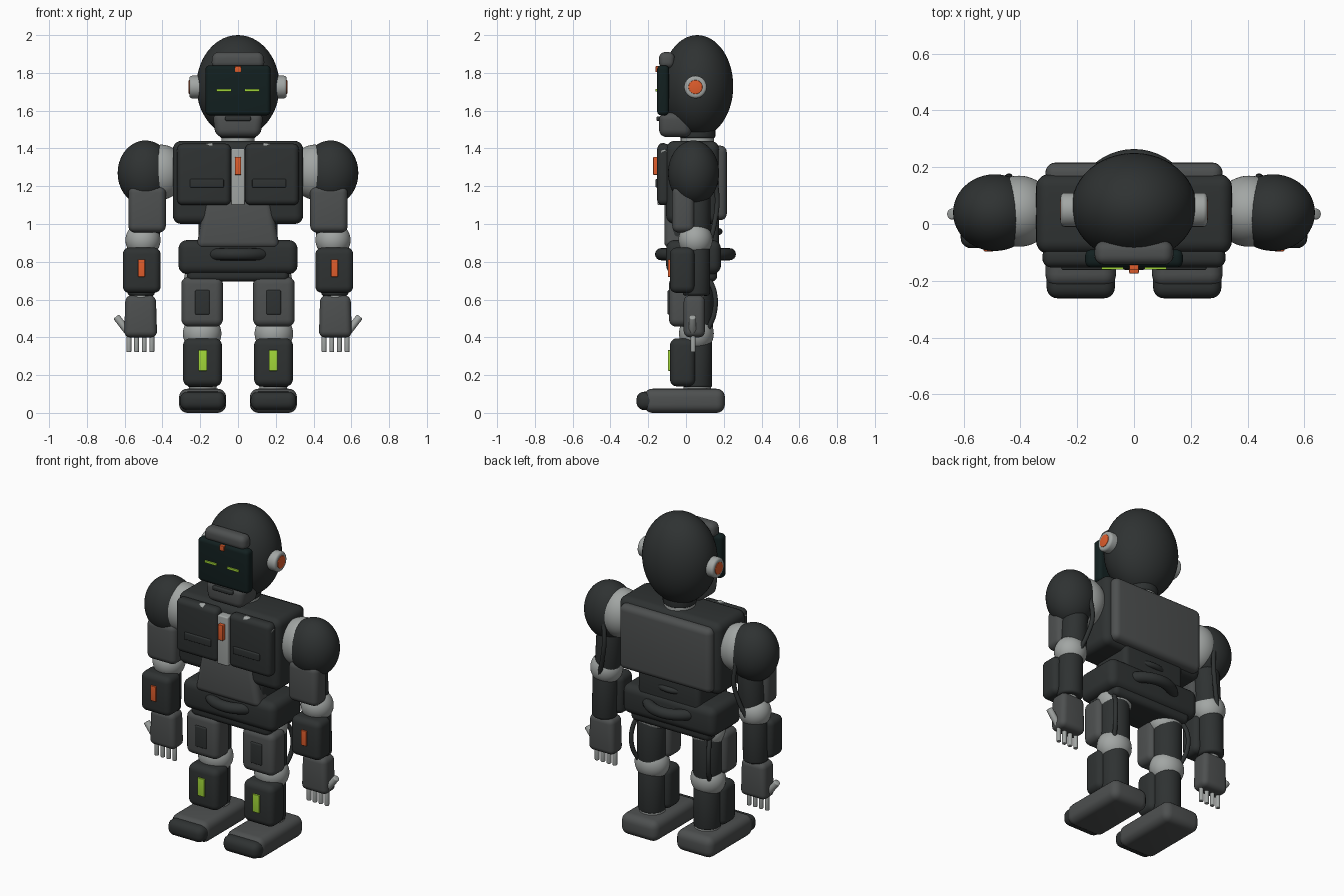
import bpy, bmesh, math
from mathutils import Vector, Matrix

if "Cube" in bpy.data.objects:
    bpy.data.objects.remove(bpy.data.objects["Cube"])

COL = {
    'dark': (0.028, 0.032, 0.032, 1), 'grey': (0.075, 0.08, 0.08, 1),
    'light': (0.36, 0.38, 0.37, 1), 'glass': (0.006, 0.014, 0.014, 1),
    'orange': (0.75, 0.11, 0.025, 1), 'green': (0.36, 0.68, 0.04, 1),
}
MATS = {}
for key, c in COL.items():
    MATS[key] = bpy.data.materials.new(key)
    MATS[key].diffuse_color = c


def finish(name, bm, mat):
    bmesh.ops.recalc_face_normals(bm, faces=bm.faces)
    me = bpy.data.meshes.new(name)
    bm.to_mesh(me)
    bm.free()
    me.materials.append(MATS[mat])
    ob = bpy.data.objects.new(name, me)
    bpy.context.collection.objects.link(ob)
    bpy.ops.object.select_all(action='DESELECT')
    ob.select_set(True)
    bpy.context.view_layer.objects.active = ob
    bpy.ops.object.shade_smooth_by_angle(angle=math.radians(35))
    return ob


def box(name, x, y, z, mat, bevel=0.03, top=1.0, bottom=1.0):
    """Rounded box from ranges; top / bottom scale the width there."""
    x = sorted(x)
    bm = bmesh.new()
    bmesh.ops.create_cube(bm, size=1)
    for v in bm.verts:
        k = top if v.co.z > 0 else bottom
        v.co = Vector(((x[0] + x[1]) / 2 + v.co.x * (x[1] - x[0]) * k,
                       (y[0] + y[1]) / 2 + v.co.y * (y[1] - y[0]),
                       (z[0] + z[1]) / 2 + v.co.z * (z[1] - z[0])))
    if bevel:
        bmesh.ops.bevel(bm, geom=bm.edges[:], offset=bevel, segments=5,
                        profile=0.5, affect='EDGES', clamp_overlap=True)
    return finish(name, bm, mat)


def ball(name, c, r, mat):
    bm = bmesh.new()
    bmesh.ops.create_uvsphere(bm, u_segments=48, v_segments=28, radius=1,
                              matrix=Matrix.Translation(c) @ Matrix.Diagonal((*r, 1)))
    return finish(name, bm, mat)


def rod(name, a, b, r, mat, bevel=0.0):
    """Cylinder from point a to point b with softened rims."""
    a, b = Vector(a), Vector(b)
    d = b - a
    bm = bmesh.new()
    bmesh.ops.create_cone(bm, cap_ends=True, segments=32, radius1=r, radius2=r, depth=d.length)
    if bevel:
        rims = [e for e in bm.edges if abs(e.verts[0].co.z - e.verts[1].co.z) < 1e-5]
        bmesh.ops.bevel(bm, geom=rims, offset=bevel, segments=3, profile=0.5, affect='EDGES')
    bm.transform(Matrix.Translation((a + b) / 2) @ d.to_track_quat('Z', 'Y').to_matrix().to_4x4())
    return finish(name, bm, mat)


def ring(name, c, big, small, mat):
    bpy.ops.mesh.primitive_torus_add(location=c, major_radius=big, minor_radius=small,
                                     major_segments=48, minor_segments=16)
    ob = bpy.context.object
    ob.name = name
    ob.data.materials.append(MATS[mat])
    bpy.ops.object.shade_smooth()


def cable(name, pts, r):
    cu = bpy.data.curves.new(name, 'CURVE')
    cu.dimensions = '3D'
    cu.bevel_depth, cu.bevel_resolution, cu.use_fill_caps = r, 4, True
    sp = cu.splines.new('BEZIER')
    sp.bezier_points.add(len(pts) - 1)
    for p, co in zip(sp.bezier_points, pts):
        p.co = co
        p.handle_left_type = p.handle_right_type = 'AUTO'
    cu.materials.append(MATS['dark'])
    bpy.context.collection.objects.link(bpy.data.objects.new(name, cu))


# Head and face
ball('head_shell', (0, 0.06, 1.73), (0.22, 0.19, 0.27), 'dark')
box('visor', (-0.172, 0.172), (-0.153, -0.09), (1.575, 1.84), 'glass', 0.022)
box('brow', (-0.142, 0.142), (-0.143, -0.06), (1.825, 1.91), 'grey', 0.032, top=0.95)
box('jaw', (-0.135, 0.135), (-0.143, 0.03), (1.46, 1.59), 'grey', 0.04, bottom=0.88)
box('mouth_slot', (-0.068, 0.068), (-0.157, -0.13), (1.545, 1.57), 'dark', 0.008)
box('forehead_light', (-0.016, 0.016), (-0.161, -0.14), (1.804, 1.836), 'orange', 0.003)
rod('neck', (0, 0.06, 1.40), (0, 0.06, 1.475), 0.088, 'light', 0.008)
rod('neck_collar', (0, 0.06, 1.455), (0, 0.06, 1.53), 0.095, 'dark', 0.01)

# Torso, backpack and pelvis
box('torso', (-0.345, 0.345), (-0.105, 0.175), (1.0, 1.44), 'dark', 0.045)
box('backpack', (-0.312, 0.312), (0.12, 0.216), (1.02, 1.415), 'grey', 0.035)
box('chest_strip', (-0.036, 0.036), (-0.152, -0.09), (1.1, 1.40), 'light', 0.008)
box('chest_light', (-0.017, 0.017), (-0.174, -0.14), (1.26, 1.355), 'orange', 0.004)
box('waist', (-0.21, 0.21), (-0.08, 0.175), (0.86, 1.05), 'dark', 0.03)
box('abdomen_plate', (-0.222, 0.222), (-0.115, 0.0), (0.87, 1.13), 'grey', 0.035, top=0.78)
box('pelvis', (-0.315, 0.315), (-0.105, 0.185), (0.735, 0.915), 'dark', 0.045)
box('pelvis_base', (-0.28, 0.28), (-0.085, 0.165), (0.695, 0.80), 'dark', 0.03, bottom=0.95)
ring('hip_ring', (0, 0.05, 0.84), 0.182, 0.032, 'dark')
ring('waist_ring', (0, 0.05, 0.96), 0.125, 0.018, 'dark')

for s, side in ((-1, 'right'), (1, 'left')):
    def m(*p):
        return (s * p[0], p[1], p[2])

    def rx(a, b):
        return (s * a, s * b)

    # Face and chest details
    box(f'{side}_eye', rx(0.037, 0.115), (-0.161, -0.14), (1.702, 1.716), 'green', 0.002)
    rod(f'{side}_ear', m(0.17, 0.05, 1.725), m(0.258, 0.05, 1.725), 0.06, 'light', 0.014)
    rod(f'{side}_ear_light', m(0.2, 0.05, 1.725), m(0.261, 0.05, 1.725), 0.037, 'orange', 0.003)
    box(f'{side}_chest_panel', rx(0.038, 0.322), (-0.153, -0.08), (1.1, 1.425), 'dark', 0.03)
    box(f'{side}_chest_slot', rx(0.075, 0.255), (-0.162, -0.14), (1.193, 1.238), 'dark', 0.007)
    rod(f'{side}_collar_bar', m(0.32, -0.115, 1.375), m(0.13, -0.125, 1.41), 0.022, 'light', 0.008)

    # Arm
    ball(f'{side}_shoulder_joint', m(0.405, 0.045, 1.275), (0.125, 0.125, 0.145), 'light')
    ball(f'{side}_shoulder_cap', m(0.49, 0.04, 1.27), (0.147, 0.135, 0.172), 'dark')
    rod(f'{side}_upper_arm', m(0.475, 0.055, 1.2), m(0.49, 0.055, 0.92), 0.075, 'dark', 0.015)
    box(f'{side}_upper_arm_plate', rx(0.382, 0.58), (-0.073, 0.045), (0.955, 1.2), 'grey', 0.035)
    ball(f'{side}_elbow', m(0.503, 0.05, 0.915), (0.093, 0.09, 0.093), 'light')
    rod(f'{side}_forearm', m(0.508, 0.055, 0.88), m(0.513, 0.055, 0.62), 0.072, 'dark', 0.015)
    box(f'{side}_forearm_plate', rx(0.41, 0.61), (-0.085, 0.045), (0.635, 0.875), 'dark', 0.035)
    box(f'{side}_forearm_light', rx(0.493, 0.529), (-0.096, -0.07), (0.72, 0.812), 'orange', 0.003)
    rod(f'{side}_wrist', m(0.514, 0.045, 0.6), m(0.514, 0.045, 0.66), 0.05, 'light', 0.008)
    box(f'{side}_hand', rx(0.428, 0.603), (-0.012, 0.1), (0.4, 0.622), 'grey', 0.032, top=0.92)
    for i in range(4):
        fx = 0.456 + i * 0.0405
        rod(f'{side}_finger_{i + 1}', m(fx, 0.038, 0.43), m(fx, 0.038, 0.322), 0.013, 'light', 0.004)
    rod(f'{side}_thumb', m(0.58, 0.035, 0.425), m(0.645, 0.035, 0.51), 0.019, 'light', 0.006)
    cable(f'{side}_arm_cable', [m(0.455, 0.15, 1.27), m(0.44, 0.165, 1.12),
                                m(0.465, 0.15, 1.0), m(0.5, 0.125, 0.9)], 0.013)

    # Leg
    ball(f'{side}_hip_joint', m(0.185, 0.05, 0.71), (0.1, 0.095, 0.095), 'light')
    rod(f'{side}_thigh', m(0.19, 0.058, 0.7), m(0.19, 0.058, 0.44), 0.085, 'dark', 0.015)
    box(f'{side}_thigh_plate', rx(0.08, 0.3), (-0.09, 0.05), (0.457, 0.72), 'grey', 0.038)
    box(f'{side}_thigh_inset', rx(0.15, 0.227), (-0.098, -0.07), (0.52, 0.65), 'dark', 0.008)
    ball(f'{side}_knee', m(0.19, 0.055, 0.42), (0.102, 0.092, 0.1), 'light')
    rod(f'{side}_calf', m(0.188, 0.06, 0.38), m(0.188, 0.06, 0.135), 0.078, 'dark', 0.012)
    box(f'{side}_shin_plate', rx(0.085, 0.291), (-0.085, 0.05), (0.14, 0.395), 'dark', 0.038)
    box(f'{side}_shin_light', rx(0.163, 0.21), (-0.096, -0.07), (0.223, 0.332), 'green', 0.003)
    rod(f'{side}_ankle', m(0.187, 0.06, 0.1), m(0.187, 0.06, 0.155), 0.073, 'light', 0.008)
    box(f'{side}_foot', rx(0.063, 0.312), (-0.222, 0.206), (0.0, 0.128), 'grey', 0.045)
    box(f'{side}_toe_cap', rx(0.067, 0.308), (-0.262, -0.14), (0.015, 0.112), 'dark', 0.04)
    cable(f'{side}_leg_cable', [m(0.24, 0.11, 0.73), m(0.26, 0.15, 0.64),
                                m(0.26, 0.15, 0.53), m(0.235, 0.11, 0.43)], 0.013)

for m in bpy.data.materials:
    if m.users and not m.is_grease_pencil:
        m.use_nodes = True
        m.node_tree.nodes["Principled BSDF"].inputs["Base Color"].default_value = m.diffuse_color
